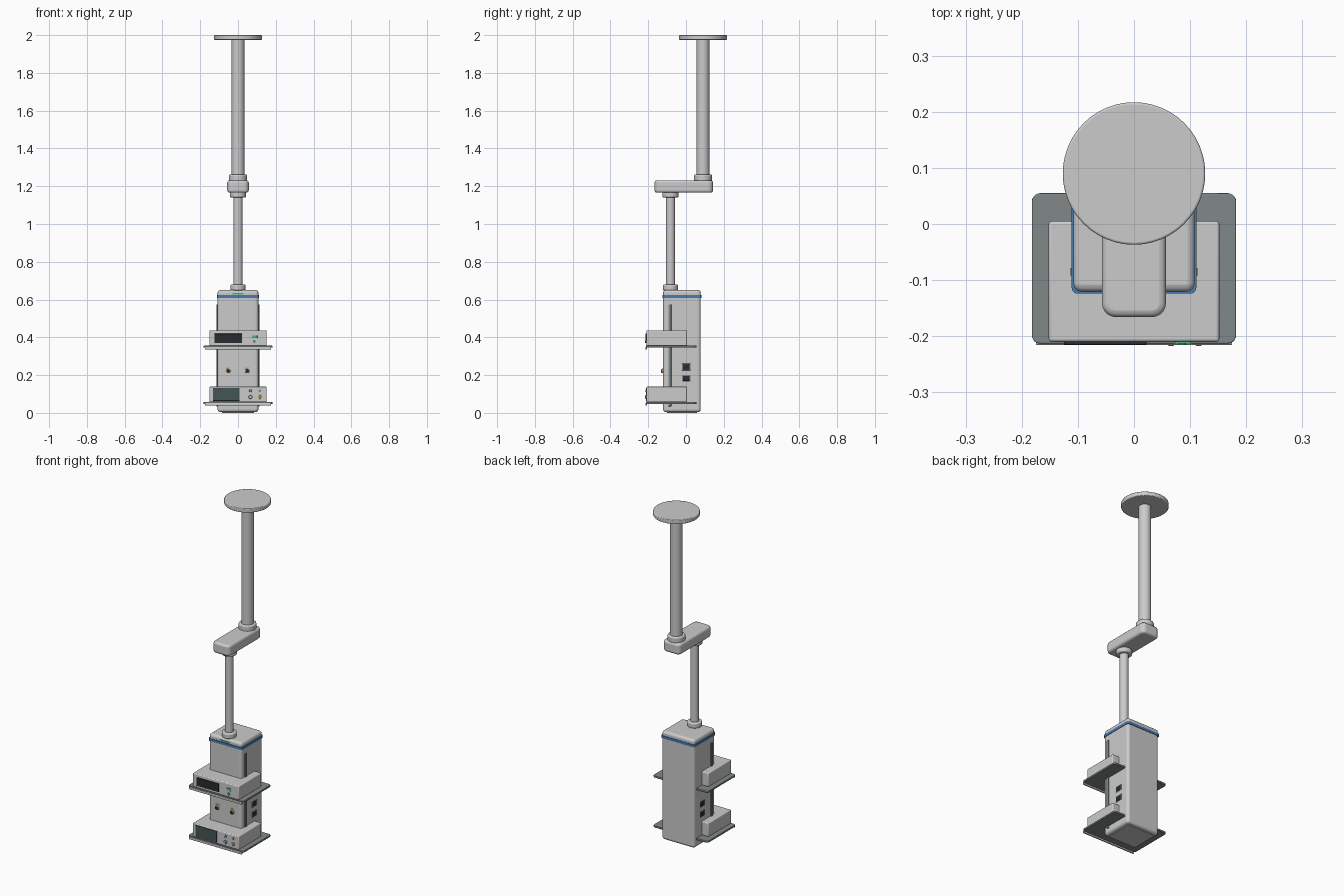
import bpy, math

if "Cube" in bpy.data.objects:
    bpy.data.objects.remove(bpy.data.objects["Cube"])


def material(name, rgb):
    m = bpy.data.materials.new(name)
    m.diffuse_color = (*rgb, 1)
    m.use_nodes = True
    m.node_tree.nodes["Principled BSDF"].inputs["Base Color"].default_value = m.diffuse_color
    return m


BLUE = material("trim_blue", (0.06, 0.2, 0.45))
DARK = material("screen_black", (0.02, 0.025, 0.03))
SLATE = material("screen_slate", (0.06, 0.09, 0.09))
SHELF = material("shelf_grey", (0.22, 0.25, 0.25))
GREEN = material("display_green", (0.05, 0.5, 0.2))
YELLOW = material("connector_yellow", (0.7, 0.5, 0.1))
SKY = material("connector_blue", (0.15, 0.4, 0.65))
ORANGE = material("outlet_orange", (0.65, 0.35, 0.12))


def finish(ob, name, mat, bevel, seg):
    ob.name = name
    if mat:
        ob.data.materials.append(mat)
    if bevel:
        b = ob.modifiers.new("bevel", 'BEVEL')
        b.width, b.segments = bevel, seg
        b.limit_method, b.angle_limit = 'ANGLE', math.radians(40)
    bpy.ops.object.shade_smooth_by_angle(angle=math.radians(35))
    return ob


def box(name, x, y, z, mat=None, bevel=0.0, seg=3, corner=0.0):
    """Box from (min, max) ranges; corner rounds only the upright edges."""
    bpy.ops.mesh.primitive_cube_add(size=1)
    ob = bpy.context.object
    for v in ob.data.vertices:
        v.co = [r[0] if c < 0 else r[1] for c, r in zip(v.co, (x, y, z))]
    if corner:
        w = ob.data.attributes.new("bevel_weight_edge", 'FLOAT', 'EDGE')
        for e in ob.data.edges:
            a, b = (ob.data.vertices[i].co for i in e.vertices)
            w.data[e.index].value = float(abs(a.z - b.z) > 1e-6)
        m = ob.modifiers.new("corners", 'BEVEL')
        m.width, m.segments, m.limit_method = corner, 5, 'WEIGHT'
    return finish(ob, name, mat, bevel, seg)


def rod(name, x, y, z0, z1, r, mat=None, bevel=0.0):
    bpy.ops.mesh.primitive_cylinder_add(vertices=48, radius=r, depth=z1 - z0,
                                        location=(x, y, (z0 + z1) / 2))
    return finish(bpy.context.object, name, mat, bevel, 3)


def knob(name, x, z, y0, y1, r, mat=None):
    bpy.ops.mesh.primitive_cylinder_add(vertices=24, radius=r, depth=y1 - y0,
                                        location=(x, (y0 + y1) / 2, z),
                                        rotation=(math.pi / 2, 0, 0))
    return finish(bpy.context.object, name, mat, r * 0.15, 2)


# Ceiling mount, columns and swivel arm
UP, LOW = 0.09, -0.082
rod("ceiling_plate", 0, UP, 1.975, 2.0, 0.127, bevel=0.004)
rod("upper_column", 0, UP, 1.22, 1.98, 0.034)
rod("upper_collar", 0, UP, 1.225, 1.262, 0.048, bevel=0.007)
box("swivel_arm", (-0.057, 0.057), (-0.166, 0.143), (1.166, 1.231),
    bevel=0.012, corner=0.025)
rod("lower_column_top_collar", 0, LOW, 1.14, 1.17, 0.043, bevel=0.007)
rod("lower_column", 0, LOW, 0.65, 1.16, 0.024)
rod("lower_column_base_collar", 0, LOW, 0.648, 0.68, 0.04, bevel=0.007)

# Main cabinet with blue trim band
box("cabinet", (-0.108, 0.108), (-0.121, 0.078), (0.004, 0.65),
    bevel=0.013, corner=0.016)
box("trim_band", (-0.111, 0.111), (-0.124, 0.081), (0.609, 0.624), BLUE, corner=0.01)
box("status_light", (-0.03, 0.03), (-0.123, -0.11), (0.627, 0.635), GREEN, 0.001)

# Side rails and power sockets on both flanks
for s, side in ((-1, "left"), (1, "right")):
    def flank(a, b):
        return tuple(sorted((s * a, s * b)))
    box(f"{side}_rail", flank(0.1, 0.1135), (-0.092, -0.078), (0.035, 0.575), SHELF, 0.001)
    for i, z in enumerate((0.183, 0.243)):
        box(f"{side}_socket_frame_{i}", flank(0.1, 0.1095), (-0.022, 0.024),
            (z - 0.018, z + 0.018), SHELF, 0.002)
        box(f"{side}_socket_{i}", flank(0.1, 0.111), (-0.017, 0.019),
            (z - 0.013, z + 0.013), DARK, 0.001)

# Gas outlets on the cabinet front
for i, x in enumerate((-0.052, 0.048)):
    knob(f"gas_outlet_{i}", x, 0.222, -0.129, -0.115, 0.012, ORANGE)
    knob(f"gas_outlet_core_{i}", x, 0.222, -0.132, -0.115, 0.007, DARK)
    box(f"gas_outlet_label_{i}", (x - 0.014, x + 0.014), (-0.1225, -0.115),
        (0.239, 0.244), ORANGE)

# Shelves, each with a front rail and a device
for name, z in (("lower", 0.047), ("upper", 0.345)):
    box(f"{name}_shelf", (-0.182, 0.182), (-0.213, 0.055), (z, z + 0.011),
        SHELF, 0.002, corner=0.015)
    box(f"{name}_shelf_lip", (-0.175, 0.175), (-0.2155, -0.207), (z - 0.009, z + 0.005),
        None, 0.002)
    box(f"{name}_device", (-0.152, 0.152), (-0.21, 0.005), (z + 0.01, z + 0.092),
        None, 0.005)

# Upper device controls
box("upper_screen", (-0.125, 0.022), (-0.215, -0.205), (0.37, 0.419), DARK, 0.001)
box("upper_readout", (0.073, 0.102), (-0.213, -0.205), (0.396, 0.411), GREEN, 0.001)
knob("upper_knob", 0.086, 0.376, -0.216, -0.205, 0.007, SHELF)

# Lower device controls
box("lower_screen", (-0.133, 0.008), (-0.213, -0.205), (0.064, 0.132), SLATE, 0.001)
for x, mat in ((0.066, SKY), (0.115, YELLOW)):
    knob("lower_connector", x, 0.084, -0.216, -0.205, 0.010, mat)
    knob("lower_connector_core", x, 0.084, -0.217, -0.205, 0.005)
    knob("lower_button", x, 0.117, -0.214, -0.205, 0.007, SHELF)

# Cabinet foot pad that touches the floor plane
box("cabinet_base", (-0.085, 0.085), (-0.1, 0.058), (0.0, 0.01), None, 0.002)
